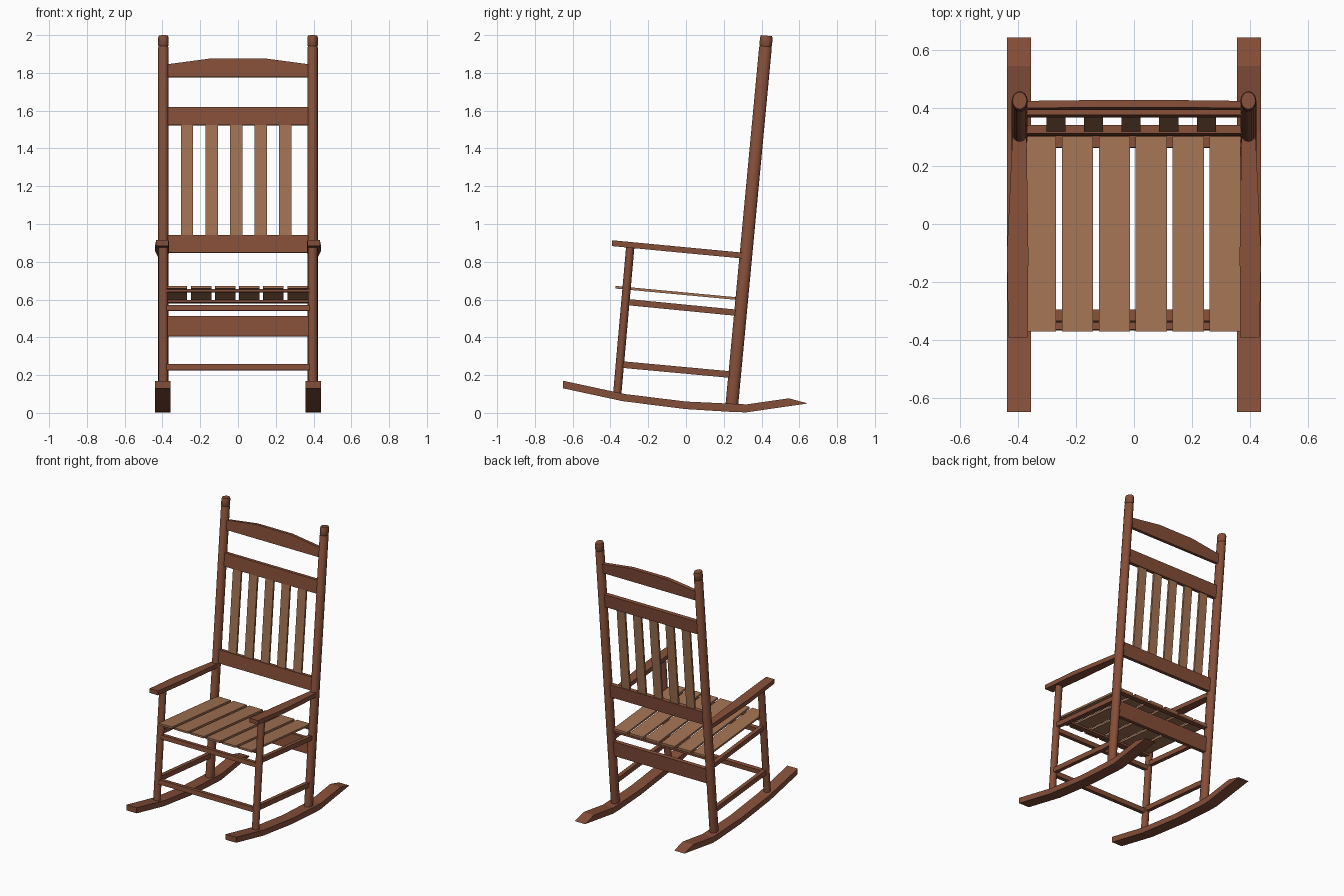
import bpy, bmesh, math
from mathutils import Vector, Matrix

if "Cube" in bpy.data.objects:
    bpy.data.objects.remove(bpy.data.objects["Cube"])


def material(name, rgb):
    m = bpy.data.materials.new(name)
    m.diffuse_color = (*rgb, 1)
    m.use_nodes = True
    m.node_tree.nodes["Principled BSDF"].inputs["Base Color"].default_value = m.diffuse_color
    return m


FRAME = material("red brown wood", (0.235, 0.077, 0.040))
SLAT = material("tan wood", (0.36, 0.167, 0.087))


def finish(name, bm, mat, smooth=False):
    bmesh.ops.recalc_face_normals(bm, faces=bm.faces)
    me = bpy.data.meshes.new(name)
    bm.to_mesh(me)
    bm.free()
    me.materials.append(mat)
    ob = bpy.data.objects.new(name, me)
    bpy.context.collection.objects.link(ob)
    if smooth:
        bpy.context.view_layer.objects.active = ob
        ob.select_set(True)
        bpy.ops.object.shade_smooth_by_angle(angle=math.radians(35))
        ob.select_set(False)
    return ob


def extrude(name, pts, vec, mat):
    """Closed outline of 3D points swept along a vector."""
    bm = bmesh.new()
    f = bm.faces.new([bm.verts.new(p) for p in pts])
    r = bmesh.ops.extrude_face_region(bm, geom=[f])
    bmesh.ops.translate(bm, vec=vec, verts=[g for g in r["geom"] if isinstance(g, bmesh.types.BMVert)])
    return finish(name, bm, mat)


def side_profile(name, yz, x0, x1, mat):
    return extrude(name, [(x0, y, z) for y, z in yz], (x1 - x0, 0, 0), mat)


def beam(name, a, b, h, x, w, mat):
    """Sloping bar running front to back; a and b are top (y, z) points."""
    return side_profile(name, [a, b, (b[0], b[1] - h), (a[0], a[1] - h)], x - w / 2, x + w / 2, mat)


def back_y(z):
    return 0.243 + 0.094 * (z - 0.045)


def front_y(z):
    return -0.295 - 0.0885 * (0.88 - z)


def board(name, yfun, z0, z1, x0, x1, t, mat):
    """Upright board leaning with the posts."""
    y0, y1, k = yfun(z0), yfun(z1), 0.045 * t
    return side_profile(name, [(y0 - t / 2, z0 + k), (y0 + t / 2, z0 - k),
                               (y1 + t / 2, z1 - k), (y1 - t / 2, z1 + k)], x0, x1, mat)


def post(name, x, base, top, rx, ry, rings, sides=16):
    """Round post; rings are (distance fraction, radius scale)."""
    a, b = Vector((x, *base)), Vector((x, *top))
    d = b - a
    v = Vector((0, d.z, -d.y)).normalized()
    bm = bmesh.new()
    loops = []
    for t, s in rings:
        c = a + d * t
        loops.append([bm.verts.new(c + Vector((1, 0, 0)) * rx * s * math.cos(q) + v * ry * s * math.sin(q))
                      for q in (2 * math.pi * i / sides for i in range(sides))])
    for l0, l1 in zip(loops, loops[1:]):
        for i in range(sides):
            j = (i + 1) % sides
            bm.faces.new((l0[i], l0[j], l1[j], l1[i]))
    bm.faces.new(loops[0])
    bm.faces.new(loops[-1])
    return finish(name, bm, FRAME, True)


ROCKER = [(-0.65, 0.17), (-0.325, 0.1), (0, 0.06), (0.32, 0.045), (0.545, 0.077), (0.645, 0.05),
          (0.32, 0.003), (0.26, 0.004), (0, 0.02), (-0.335, 0.062), (-0.65, 0.13)]

for s, side in ((-1, "left"), (1, "right")):
    # rockers
    side_profile("rocker_" + side, ROCKER, s * 0.398 - 0.0415, s * 0.398 + 0.0415, FRAME)
    # posts with turned caps on the tall pair
    post("back_post_" + side, s * 0.395, (back_y(0.035), 0.035), (back_y(1.997), 1.997), 0.0275, 0.0335,
         [(0, 1), (0.968, 1), (0.971, 0.9), (0.974, 1), (0.994, 1), (1, 0.88)])
    post("front_post_" + side, s * 0.395, (front_y(0.085), 0.085), (front_y(0.885), 0.885), 0.025, 0.022,
         [(0, 1), (1, 1)], 12)
    # side rails
    beam("seat_rail_" + side, (-0.31, 0.603), (0.275, 0.546), 0.033, s * 0.395, 0.028, FRAME)
    beam("lower_rail_" + side, (-0.345, 0.274), (0.25, 0.219), 0.035, s * 0.395, 0.028, FRAME)
    # armrest, tapered in plan and sloping down to the back
    plan = [(-0.392, 0.367, 0.434), (-0.1, 0.365, 0.439), (0.3, 0.371, 0.42)]
    top = lambda y: 0.914 - (y + 0.392) * 0.095
    outline = [(s * i, y, top(y)) for y, i, o in plan] + [(s * o, y, top(y)) for y, i, o in plan[::-1]]
    extrude("armrest_" + side, outline, (0, 0, -0.031), FRAME)

# front rails and wide rear seat board
board("front_seat_rail", front_y, 0.54, 0.571, -0.385, 0.385, 0.03, FRAME)
board("front_stretcher", front_y, 0.225, 0.258, -0.385, 0.385, 0.03, FRAME)
board("rear_seat_board", back_y, 0.405, 0.513, -0.38, 0.38, 0.028, FRAME)

# thin battens under the seat slats
beam("front_batten", (-0.335, 0.655), (-0.295, 0.651), 0.014, 0, 0.76, FRAME)
beam("rear_batten", (0.265, 0.598), (0.305, 0.594), 0.014, 0, 0.76, FRAME)

# seat slats
for i in range(6):
    beam(f"seat_slat_{i + 1}", (-0.372, 0.672), (0.303, 0.609), 0.014, -0.004 + (i - 2.5) * 0.1275, 0.108, SLAT)

# backrest boards and slats
board("lower_back_board", back_y, 0.847, 0.941, -0.38, 0.38, 0.028, FRAME)
board("upper_back_board", back_y, 1.524, 1.618, -0.38, 0.38, 0.028, FRAME)
for i in range(5):
    x = -0.01 + (i - 2) * 0.13
    board(f"back_slat_{i + 1}", back_y, 0.93, 1.535, x - 0.033, x + 0.033, 0.014, SLAT)

# arched crest board
crest = [(-0.38, 1.778), (0.38, 1.778), (0.38, 1.844), (0.14, 1.876), (-0.14, 1.876), (-0.38, 1.844)]
extrude("crest_board", [(x, back_y(z) - 0.012, z + 0.001) for x, z in crest], (0, 0.025, -0.0024), FRAME)
